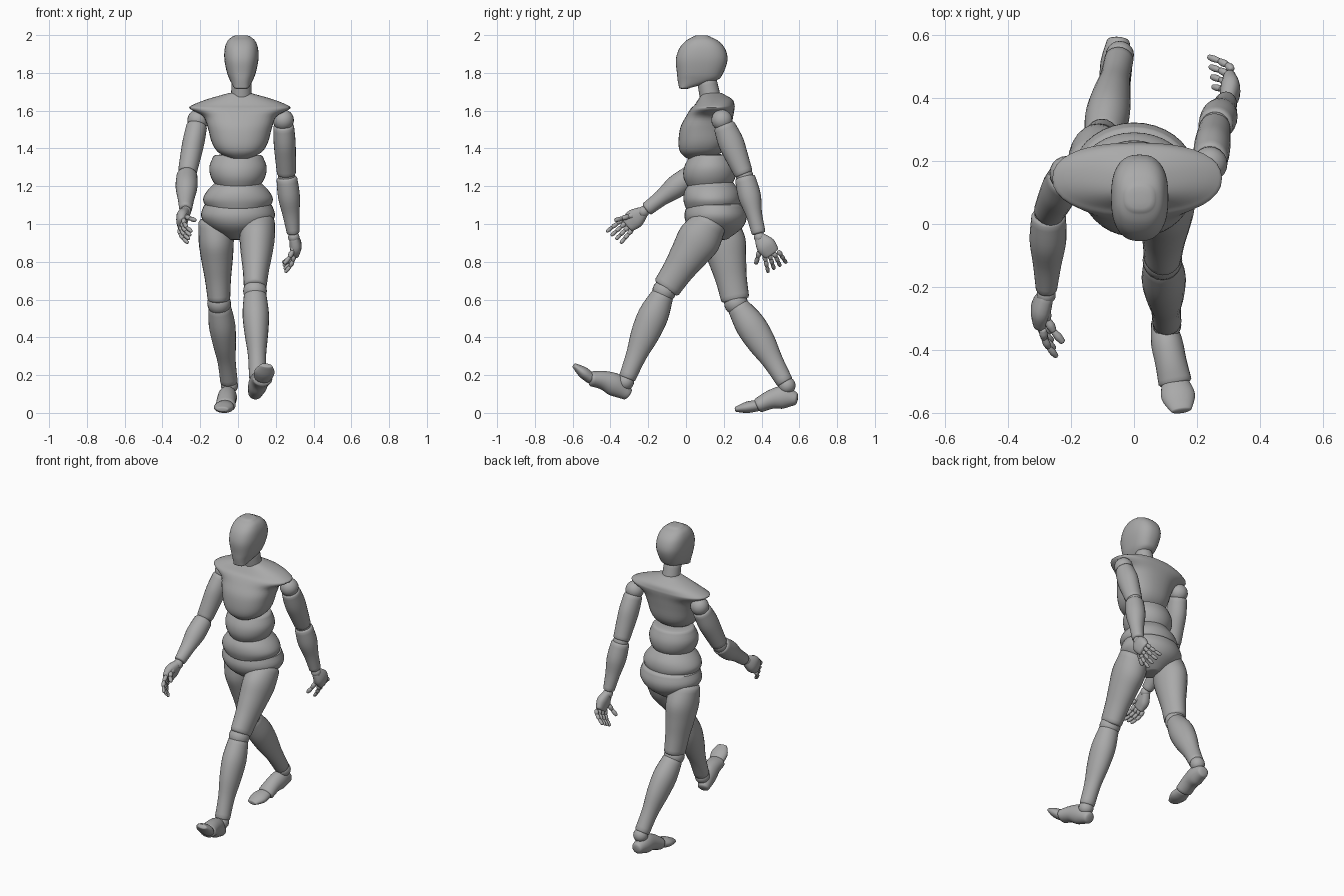
import bpy
import bmesh
import math
from mathutils import Vector

start_cube = bpy.data.objects.get("Cube")
if start_cube:
    bpy.data.objects.remove(start_cube)

# One matte grey for the whole figure
shade = (.4, .4, .4, 1)
grey = bpy.data.materials.new("mannequin grey")
grey.use_nodes = True
grey.diffuse_color = shade
grey.node_tree.nodes["Principled BSDF"].inputs["Base Color"].default_value = shade
UP = Vector((0, 0, 1))


def finish(name, bm):
    bmesh.ops.recalc_face_normals(bm, faces=bm.faces)
    mesh = bpy.data.meshes.new(name)
    bm.to_mesh(mesh)
    bm.free()
    mesh.materials.append(grey)
    obj = bpy.data.objects.new(name, mesh)
    bpy.context.collection.objects.link(obj)
    bpy.ops.object.select_all(action="DESELECT")
    obj.select_set(True)
    bpy.context.view_layer.objects.active = obj
    bpy.ops.object.shade_smooth_by_angle(angle=math.radians(45))


def smooth_curve(sections, steps=4):
    """Pass a smooth curve through sections of (x, y, z, half width, half depth)."""
    padded = [sections[0], *sections, sections[-1]]
    rows = []
    for before, start, end, after in zip(padded, padded[1:], padded[2:], padded[3:]):
        for step in range(steps):
            t = step / steps
            row = []
            for p, q, r, s in zip(before, start, end, after):
                slope_in, slope_out = (r - p) / 2, (s - q) / 2
                bend = 3 * (r - q) - 2 * slope_in - slope_out
                twist = 2 * (q - r) + slope_in + slope_out
                row.append(q + t * (slope_in + t * (bend + t * twist)))
            rows.append(row)
    return rows + [list(sections[-1])]


def loft(name, sections, axis=None, power=2, sides=24, cap=.35):
    """Skin oval rings along a path and round off both ends."""
    rows = smooth_curve(sections)
    centres = [Vector(row[:3]) for row in rows]
    last = len(rows) - 1
    rings = []
    for i, (centre, row) in enumerate(zip(centres, rows)):
        width, depth = row[3:]
        along = axis or (centres[min(i + 1, last)] - centres[max(i - 1, 0)]).normalized()
        group = [(centre, along, width, depth)]
        if i in (0, last):
            rise = along * cap * min(width, depth) * (1 if i else -1)
            for angle in (.4, .8, 1.2):
                shrink = math.cos(angle)
                group.append((centre + rise * math.sin(angle), along, width * shrink, depth * shrink))
        rings += group if i else reversed(group)
    bm = bmesh.new()
    loops = []
    for centre, along, width, depth in rings:
        across = Vector((1, 0, 0))
        across = (across - along * along.dot(across)).normalized()
        outward = along.cross(across)
        loop = []
        for k in range(sides):
            c, s = math.cos(math.tau * k / sides), math.sin(math.tau * k / sides)
            u = math.copysign(abs(c) ** (2 / power), c) * width
            v = math.copysign(abs(s) ** (2 / power), s) * depth
            loop.append(bm.verts.new(centre + across * u + outward * v))
        loops.append(loop)
    for lower, upper in zip(loops, loops[1:]):
        for k in range(sides):
            n = (k + 1) % sides
            bm.faces.new((lower[k], lower[n], upper[n], upper[k]))
    bm.faces.new(loops[0])
    bm.faces.new(loops[-1])
    finish(name, bm)


def limb(name, start, end, profile, bow=Vector(), **options):
    """Evenly spaced (half width, half depth) ovals along a bowed line."""
    sections = []
    for i, size in enumerate(profile):
        t = i / (len(profile) - 1)
        centre = Vector(start).lerp(Vector(end), t) + bow * math.sin(math.pi * t)
        sections.append((*centre, *size))
    loft(name, sections, **options)


def stack(name, x, levels, power, cap):
    """Upright block from levels of (height, front, back, half width)."""
    sections = [(x, (front + back) / 2, z, width, (back - front) / 2) for z, front, back, width in levels]
    loft(name, sections, axis=UP, power=power, sides=36, cap=cap)


def joint(name, centre, radius):
    bm = bmesh.new()
    bmesh.ops.create_uvsphere(bm, u_segments=20, v_segments=12, radius=radius)
    bmesh.ops.translate(bm, verts=bm.verts, vec=centre)
    finish(name, bm)


# Limb profiles shared by both sides
THIGH = [(.09, .09), (.093, .115), (.083, .1), (.069, .083), (.06, .075)]
SHIN = [(.06, .06), (.07, .08), (.062, .075), (.048, .055), (.046, .045)]
FOOT = [(.036, .035), (.05, .06), (.05, .05), (.053, .04)]
TOES = [(.044, .03), (.054, .03), (.033, .014)]
UPPER_ARM = [(.055, .058), (.058, .068), (.055, .06), (.05, .05)]
FOREARM = [(.055, .055), (.058, .06), (.045, .043), (.034, .037)]
PALM = [(.024, .03), (.032, .052), (.022, .044)]
BEAD = [(.8, .8), (1, 1), (.8, .8)]


def leg(side, hip, knee, ankle, heel, sole, toe):
    hip, knee, ankle, heel, sole, toe = map(Vector, (hip, knee, ankle, heel, sole, toe))
    limb(f"{side}_thigh", hip, hip.lerp(knee, .94), THIGH)
    joint(f"{side}_knee", knee, .063)
    limb(f"{side}_shin", knee.lerp(ankle, .05), knee.lerp(ankle, .95), SHIN, UP * .01)
    joint(f"{side}_ankle", ankle, .045)
    limb(f"{side}_foot", heel, sole, FOOT, UP * .022)
    limb(f"{side}_toes", sole.lerp(toe, .05), toe, TOES)


def digit(name, base, tip, curl, radius, beads=3):
    """Curled finger made of short rounded beads."""
    mid = (base + tip) / 2 + curl
    path = []
    for i in range(beads + 1):
        t = i / beads
        path.append(base.lerp(mid, t).lerp(mid.lerp(tip, t), t))
    for i, (start, end) in enumerate(zip(path, path[1:])):
        size = radius * (1 - i / 10)
        profile = [(w * size, d * size) for w, d in BEAD]
        limb(f"{name}_{i + 1}", start.lerp(end, .1), start.lerp(end, .9), profile, sides=10, cap=.7)


def arm(side, shoulder, elbow, wrist, knuckles, tips, thumb):
    shoulder, elbow, wrist, thumb = map(Vector, (shoulder, elbow, wrist, thumb))
    joint(f"{side}_shoulder", shoulder, .056)
    limb(f"{side}_upper_arm", shoulder.lerp(elbow, .12), shoulder.lerp(elbow, .95), UPPER_ARM)
    joint(f"{side}_elbow", elbow, .046)
    limb(f"{side}_forearm", elbow.lerp(wrist, .05), elbow.lerp(wrist, .92), FOREARM)
    joint(f"{side}_wrist", wrist, .03)
    # Hand with four fingers fanned between the first and last knuckle
    first, last = map(Vector, knuckles)
    near, far = map(Vector, tips)
    curl = Vector((math.copysign(.025, wrist.x), 0, 0))
    limb(f"{side}_palm", wrist, (first + last) / 2, PALM, curl / 4, power=2.4)
    for i, finger in enumerate(("index", "middle", "ring", "little")):
        t = i / 3
        digit(f"{side}_{finger}_finger", first.lerp(last, t), near.lerp(far, t), curl, .0135)
    digit(f"{side}_thumb", wrist.lerp(first, .4), thumb, curl, .016)


# Head and neck
stack("head", .018, [
    (1.72, -.036, .02, .038), (1.76, -.044, .16, .06), (1.8, -.048, .197, .076), (1.87, -.054, .22, .09),
    (1.93, -.035, .206, .088), (1.97, 0, .17, .073), (1.99, .035, .13, .05)], power=2.5, cap=.2)
limb("neck", (.018, .11, 1.76), (.018, .135, 1.64), [(.052, .052), (.056, .056)])

# Torso blocks
stack("chest", .01, [
    (1.35, 0, .13, .06), (1.38, -.03, .19, .115), (1.43, -.04, .225, .148), (1.51, -.03, .24, .17),
    (1.57, 0, .25, .195), (1.61, .025, .257, .265), (1.63, .045, .257, .25), (1.66, .065, .245, .175),
    (1.69, .085, .195, .07)], power=2.3, cap=.1)
BLOCK = dict(axis=UP, sides=36, cap=.1)
limb("abdomen", (0, .12, 1.18), (0, .13, 1.36), [(.1, .1), (.14, .135), (.152, .137), (.13, .11)], **BLOCK)
limb("waist", (0, .14, 1.08), (0, .135, 1.22), [(.16, .14), (.185, .152), (.165, .145), (.12, .115)], **BLOCK)
limb("pelvis", (0, .16, .92), (0, .155, 1.1), [(.05, .06), (.15, .14), (.195, .165), (.18, .15)], **BLOCK)

# Left side: leg striding forward, arm swung back
leg("left", hip=(.105, .13, 1.01), knee=(.09, -.115, .645), ankle=(.105, -.32, .165),
    heel=(.09, -.31, .1), sole=(.13, -.5, .18), toe=(.15, -.59, .25))
arm("left", shoulder=(.24, .19, 1.55), elbow=(.257, .31, 1.255), wrist=(.295, .39, .93),
    knuckles=((.295, .415, .835), (.31, .49, .855)), tips=((.25, .435, .745), (.235, .53, .795)),
    thumb=(.245, .37, .79))

# Right side: leg trailing behind, arm swung forward
leg("right", hip=(-.12, .18, 1.01), knee=(-.1, .265, .58), ankle=(-.045, .535, .145),
    heel=(-.05, .58, .075), sole=(-.066, .385, .04), toe=(-.083, .265, .019))
arm("right", shoulder=(-.212, .16, 1.55), elbow=(-.27, .035, 1.265), wrist=(-.278, -.225, 1.065),
    knuckles=((-.288, -.335, 1.025), (-.31, -.285, .97)), tips=((-.245, -.42, .96), (-.265, -.345, .9)),
    thumb=(-.225, -.375, 1.02))
